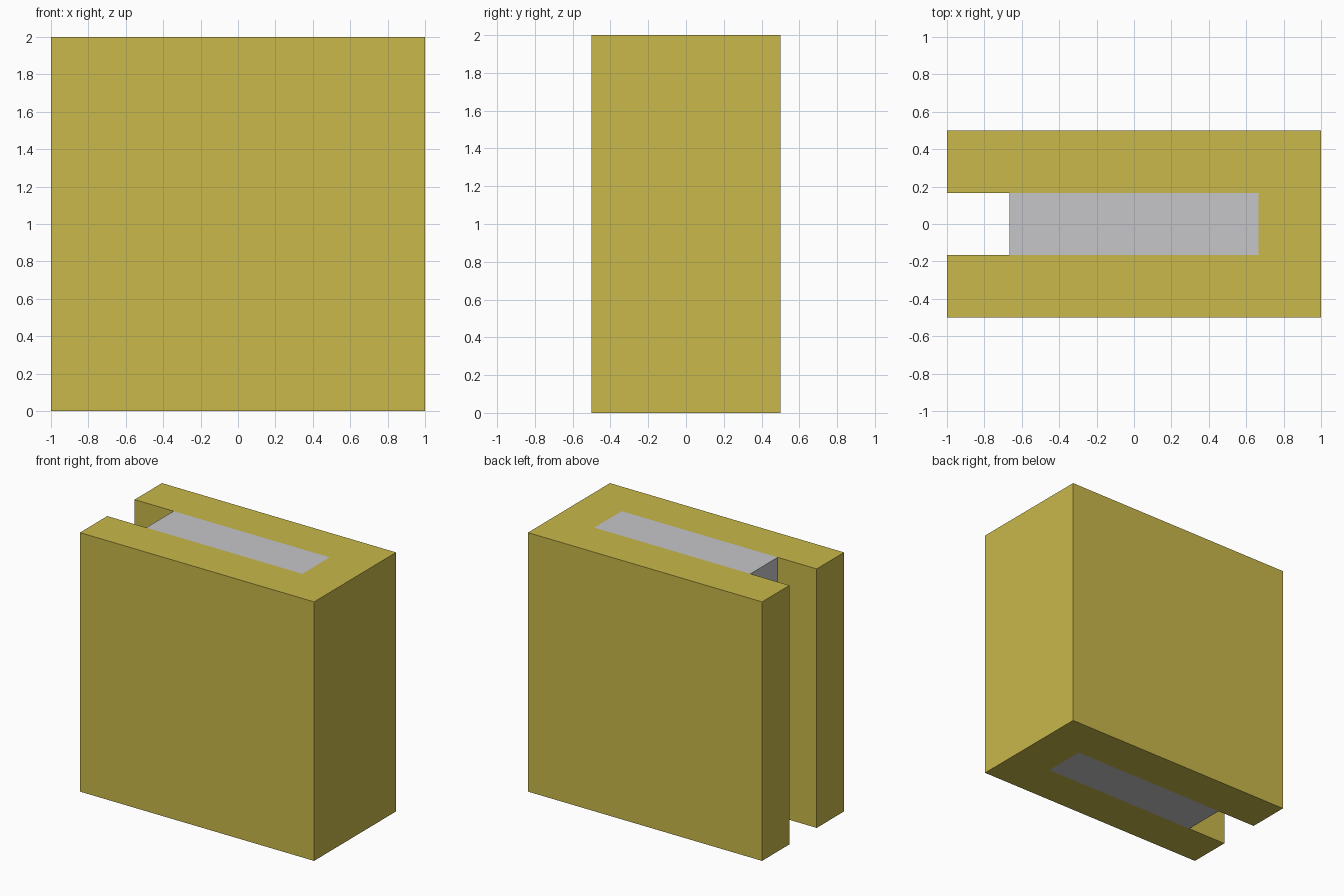
import bpy
import bmesh

if "Cube" in bpy.data.objects:
    bpy.data.objects.remove(bpy.data.objects["Cube"])


def material(name, rgb):
    m = bpy.data.materials.new(name)
    m.diffuse_color = (*rgb, 1.0)
    m.use_nodes = True
    m.node_tree.nodes["Principled BSDF"].inputs["Base Color"].default_value = m.diffuse_color
    return m


def prism(name, outline, height, mat):
    """Extrude an xy outline (counter-clockwise) upward from z = 0."""
    bm = bmesh.new()
    base = bm.faces.new([bm.verts.new((x, y, 0)) for x, y in outline])
    top = bmesh.ops.extrude_face_region(bm, geom=[base], use_keep_orig=True)
    verts = [v for v in top["geom"] if isinstance(v, bmesh.types.BMVert)]
    bmesh.ops.translate(bm, verts=verts, vec=(0, 0, height))
    bmesh.ops.recalc_face_normals(bm, faces=bm.faces)
    mesh = bpy.data.meshes.new(name)
    bm.to_mesh(mesh)
    bm.free()
    mesh.materials.append(mat)
    obj = bpy.data.objects.new(name, mesh)
    bpy.context.collection.objects.link(obj)
    return obj


H = 2.0
X, Y = 1.0, 0.5          # half size of the casing
SX, SY = 2 / 3, 1 / 6    # half size of the core

yellow = material("mustard yellow", (0.578, 0.479, 0.069))
grey = material("light grey", (0.565, 0.565, 0.585))

# casing: U-shaped channel open towards -x
prism("casing", [(-X, -Y), (X, -Y), (X, Y), (-X, Y),
                 (-X, SY), (SX, SY), (SX, -SY), (-X, -SY)], H, yellow)

# core: flush bar filling the channel behind the open slot
prism("core", [(-SX, -SY), (SX, -SY), (SX, SY), (-SX, SY)], H, grey)
